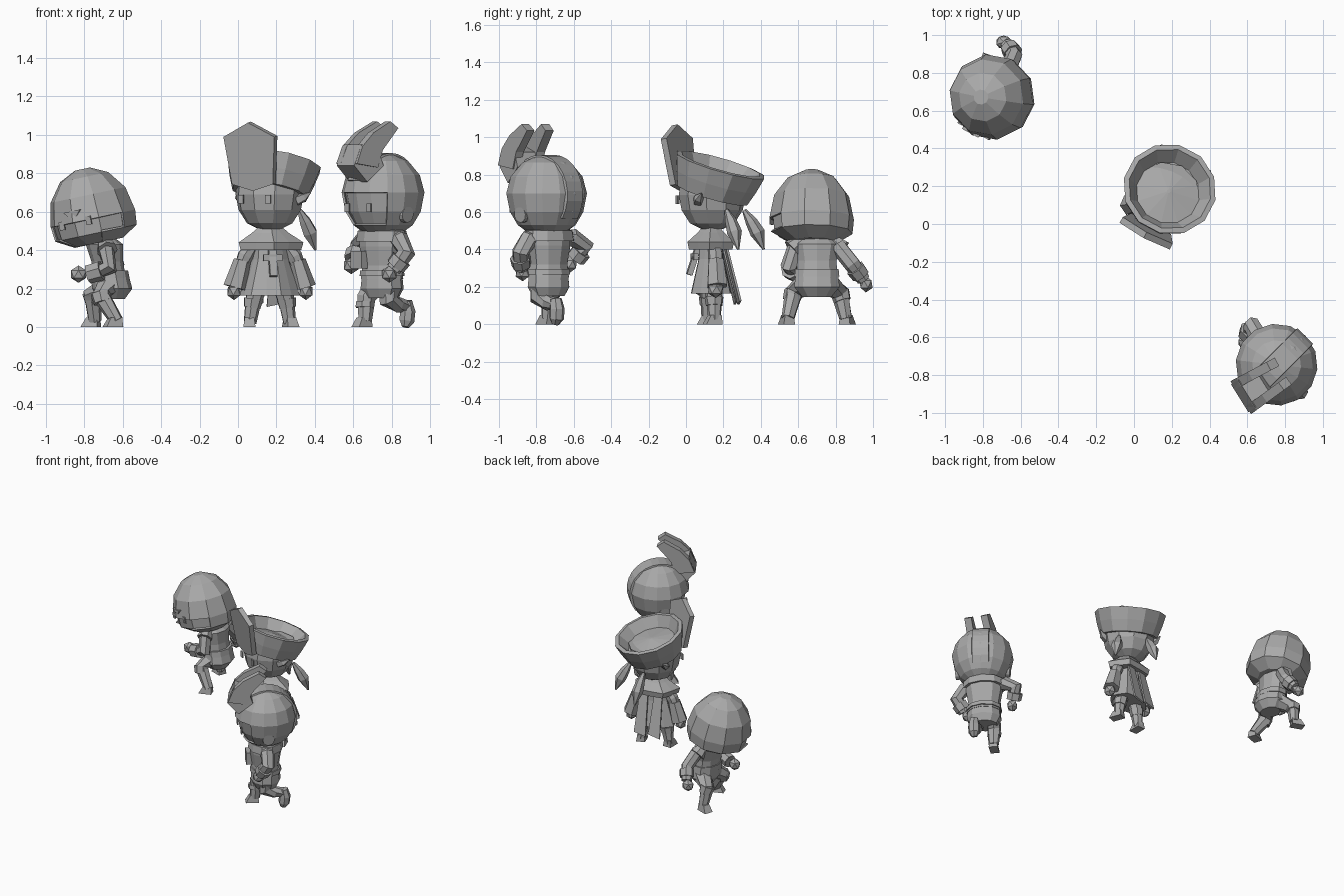
import bpy, bmesh, math
from mathutils import Matrix, Vector

if "Cube" in bpy.data.objects:
    bpy.data.objects.remove(bpy.data.objects["Cube"])

grey = bpy.data.materials.new("plain grey")
grey.use_nodes = True
grey.diffuse_color = (0.4, 0.4, 0.4, 1)
grey.node_tree.nodes["Principled BSDF"].inputs["Base Color"].default_value = (0.4, 0.4, 0.4, 1)


def spin(angle, axis):
    return Matrix.Rotation(math.radians(angle), 4, axis)


def shift(x, y, z):
    return Matrix.Translation((x, y, z))


def finish(name, bm, m):
    bmesh.ops.recalc_face_normals(bm, faces=bm.faces)
    bm.transform(m)
    mesh = bpy.data.meshes.new(name)
    bm.to_mesh(mesh)
    bm.free()
    mesh.materials.append(grey)
    obj = bpy.data.objects.new(name, mesh)
    bpy.context.collection.objects.link(obj)
    return obj


def skin(bm, rings):
    n = len(rings[0])
    for a, b in zip(rings, rings[1:]):
        for i in range(n):
            j = (i + 1) % n
            bm.faces.new((a[i], a[j], b[j], b[i]))
    bm.faces.new(rings[0])
    bm.faces.new(rings[-1])


def loft(name, m, profile, n=12, depth=1.0, opening=None, star=0):
    """Stacked rings of (z, radius, y shift); opening = (top height, y limit) of removed front faces."""
    bm = bmesh.new()
    rings = []
    for z, r, dy in profile:
        ring = []
        for i in range(n):
            a = 2 * math.pi * (i + 0.5) / n
            k = r * (1 + star * (i % 2))
            ring.append(bm.verts.new((k * math.cos(a), dy + k * depth * math.sin(a), z)))
        rings.append(ring)
    skin(bm, rings)
    if opening:
        cut = [f for f in bm.faces if f.calc_center_median().z < opening[0]
               and f.calc_center_median().y < opening[1] and len(f.verts) == 4]
        bmesh.ops.delete(bm, geom=cut, context='FACES')
    obj = finish(name, bm, m)
    if opening:
        mod = obj.modifiers.new("shell", 'SOLIDIFY')
        mod.thickness = 0.012


def limb(name, m, pts, n=7):
    """Tube through points of (x, y, z, radius)."""
    bm = bmesh.new()
    p = [Vector(q[:3]) for q in pts]
    rings = []
    for k, q in enumerate(pts):
        t = (p[min(k + 1, len(p) - 1)] - p[max(k - 1, 0)]).normalized()
        u = t.cross(Vector((0.1, 1, 0.05))).normalized()
        v = t.cross(u)
        rings.append([bm.verts.new(p[k] + q[3] * (math.cos(2 * math.pi * i / n) * u
                      + math.sin(2 * math.pi * i / n) * v)) for i in range(n)])
    skin(bm, rings)
    finish(name, bm, m)


def plate(name, m, outline, thick):
    """Outline in the x-z plane, given thickness along y."""
    bm = bmesh.new()
    skin(bm, [[bm.verts.new((x, y, z)) for x, z in outline] for y in (-thick / 2, thick / 2)])
    finish(name, bm, m)


def box(name, m, centre, size):
    bm = bmesh.new()
    bmesh.ops.create_cube(bm, size=1)
    finish(name, bm, m @ shift(*centre) @ Matrix.Diagonal((*size, 1)))


def foot(name, m, x, y, turn=0):
    bm = bmesh.new()
    bmesh.ops.create_cube(bm, size=1)
    for v in bm.verts:
        if v.co.z > 0:
            v.co.x *= 0.75
            v.co.y = v.co.y * 0.65 + 0.14
    finish(name, bm, m @ shift(x, y, 0.025) @ spin(turn, 'Z') @ shift(0, -0.012, 0)
           @ Matrix.Diagonal((0.064, 0.092, 0.05, 1)))


def fist(name, m, x, y, z):
    bm = bmesh.new()
    bmesh.ops.create_icosphere(bm, subdivisions=1, radius=1)
    finish(name, bm, m @ shift(x, y, z) @ Matrix.Diagonal((0.04, 0.046, 0.045, 1)))


def eyes(who, m, z, y):
    for s, side in ((1, "left"), (-1, "right")):
        box(f"{who}_{side}_eye", m, (s * 0.08, y, z), (0.03, 0.008, 0.045))


# ---------------- runner with the crested helmet ----------------
head = shift(0.755, -0.745, 0) @ spin(-45, 'Z')
helmet = [(0.49, 0.10, 0), (0.53, 0.155, 0), (0.60, 0.197, 0), (0.70, 0.217, 0),
          (0.79, 0.193, 0), (0.865, 0.13, 0), (0.90, 0.05, 0)]
loft("runner_helmet", head, helmet, 14, opening=(0.74, -0.13))
loft("runner_face", head, [(z, r * 0.93, 0.004) for z, r, d in helmet[:5]], 14)
eyes("runner", head, 0.62, -0.183)

# Band running over the helmet from brow to nape
bm = bmesh.new()
arc = []
for i in range(15):
    a = math.radians(20 + i * 14)
    y, z = -math.cos(a), math.sin(a)
    arc.append([bm.verts.new((x, y * r, 0.69 + z * r)) for x, r in
                ((-0.062, 0.19), (-0.058, 0.216), (0.058, 0.216), (0.062, 0.19))])
skin(bm, arc)
finish("helmet_band", bm, head)

# Round ear guards
for s, side in ((1, "left"), (-1, "right")):
    limb(f"{side}_ear_guard", head, [(s * 0.14, -0.01, 0.59, 0.046), (s * 0.193, -0.01, 0.585, 0.042)], 12)

# Swept crest: a solid base splitting into two horns
crest = shift(0.78, -0.785, 0) @ spin(32, 'Z')
plate("crest_base", crest, [(-0.26, 0.84), (-0.18, 0.755), (-0.08, 0.84), (-0.11, 0.92), (-0.215, 0.95)], 0.172)
for s, side in ((1, "left"), (-1, "right")):
    plate(f"{side}_crest_horn", crest @ shift(0, -s * 0.06, 0) @ spin(s * 4, 'Z'),
          [(-0.255, 0.85), (-0.12, 0.83), (-0.09, 0.92), (0.01, 1.035), (-0.04, 1.07), (-0.15, 1.01), (-0.22, 0.94)], 0.05)

body = shift(0.75, -0.735, 0) @ spin(-50, 'Z')
loft("runner_jacket", body, [(0.25, 0.122, 0), (0.32, 0.112, 0), (0.42, 0.13, 0), (0.49, 0.13, 0), (0.52, 0.08, 0)], 10, 0.85)
loft("runner_collar", body, [(0.445, 0.155, 0), (0.50, 0.145, 0), (0.518, 0.09, 0)], 10, 0.8)
loft("runner_belt", body, [(0.265, 0.128, 0), (0.295, 0.124, 0)], 10, 0.87)
loft("runner_shorts", body, [(0.15, 0.095, 0), (0.20, 0.124, 0), (0.26, 0.117, 0)], 10, 0.85)
box("runner_pouch", body, (-0.05, -0.11, 0.35), (0.09, 0.05, 0.09))
limb("runner_left_arm", body, [(0.08, 0, 0.47, 0.03), (0.14, 0, 0.455, 0.05), (0.195, 0, 0.385, 0.048), (0.15, -0.05, 0.30, 0.042)])
limb("runner_left_cuff", body, [(0.18, -0.02, 0.355, 0.056), (0.155, -0.04, 0.315, 0.054)])
fist("runner_left_hand", body, 0.13, -0.06, 0.275)
limb("runner_right_arm", body, [(-0.08, 0, 0.47, 0.03), (-0.15, 0.015, 0.465, 0.05), (-0.23, 0.03, 0.42, 0.048), (-0.205, -0.02, 0.35, 0.042)])
limb("runner_right_cuff", body, [(-0.22, 0.01, 0.39, 0.056), (-0.205, -0.02, 0.35, 0.054)])
fist("runner_right_hand", body, -0.19, -0.05, 0.32)
limb("runner_right_leg", body, [(-0.055, 0, 0.22, 0.06), (-0.06, -0.06, 0.15, 0.05), (-0.055, -0.07, 0.03, 0.036)])
limb("runner_right_boot_cuff", body, [(-0.06, -0.067, 0.13, 0.05), (-0.058, -0.07, 0.10, 0.05)])
foot("runner_right_foot", body, -0.055, -0.078)
limb("runner_left_leg", body, [(0.055, 0, 0.22, 0.06), (0.06, -0.01, 0.14, 0.05), (0.055, 0.06, 0.115, 0.042), (0.05, 0.12, 0.11, 0.034)])
limb("runner_left_foot", body, [(0.05, 0.12, 0.135, 0.032), (0.05, 0.13, 0.08, 0.042), (0.05, 0.125, 0.03, 0.04), (0.05, 0.115, 0.0, 0.02)])

# ---------------- standing figure with the tall hat ----------------
head = shift(0.165, 0.14, 0) @ spin(-28, 'Z')
loft("hat_wearer_head", head, [(0.51, 0.06, 0), (0.54, 0.12, 0), (0.61, 0.165, 0), (0.69, 0.18, 0), (0.76, 0.18, 0.01)], 10)
eyes("hat_wearer", head, 0.665, -0.168)
hat = head @ shift(0, 0, 0.695) @ spin(-18, 'X')
loft("hat", hat, [(0, 0.20, 0), (0.08, 0.228, 0), (0.165, 0.25, 0), (0.17, 0.222, 0), (0.095, 0.17, 0), (0.125, 0.01, 0)], 12)
front = head @ shift(0, -0.175, 0.745) @ spin(9, 'X')
plate("hat_front_plate", front, [(-0.12, 0), (0, -0.035), (0.12, 0), (0.15, 0.25), (0, 0.325), (-0.15, 0.25)], 0.035)

# The body is twisted against the head
body = shift(0.165, 0.135, 0) @ spin(10, 'Z')
loft("coat", body, [(0.165, 0.145, 0), (0.25, 0.12, 0), (0.35, 0.09, 0), (0.46, 0.08, 0), (0.52, 0.05, 0)], 12, 0.74, star=0.1)
loft("shoulder_cape", body, [(0.40, 0.14, 0), (0.44, 0.15, 0), (0.49, 0.085, 0), (0.515, 0.06, 0)], 10, 0.72, star=0.2)
plate("chest_cross_upright", body @ shift(0, -0.092, 0.35) @ spin(-18, 'X'),
      [(-0.02, -0.09), (0.02, -0.09), (0.02, 0.07), (-0.02, 0.07)], 0.03)
box("chest_cross_bar", body, (0, -0.09, 0.36), (0.10, 0.025, 0.035))
limb("neck", body, [(0, 0, 0.48, 0.04), (0, 0, 0.54, 0.04)])

for s, side in ((1, "left"), (-1, "right")):
    limb(f"pointed_{side}_ear", head, [(s * 0.155, 0, 0.66, 0.032), (s * 0.19, 0.02, 0.675, 0.025), (s * 0.215, 0.05, 0.70, 0.003)], 5)
    limb(f"{side}_braid", head, [(s * 0.10, 0.14, 0.61, 0.012), (s * 0.115, 0.175, 0.55, 0.032),
                                 (s * 0.13, 0.205, 0.49, 0.04), (s * 0.145, 0.235, 0.40, 0.006)], 6)
    limb(f"{side}_sleeve", body, [(s * 0.08, 0, 0.44, 0.03), (s * 0.13, 0, 0.37, 0.042), (s * 0.15, 0, 0.32, 0.037)])
    limb(f"{side}_flared_cuff", body, [(s * 0.145, 0, 0.345, 0.045), (s * 0.185, 0, 0.205, 0.06)], 6)
    fist(f"hat_wearer_{side}_hand", body, s * 0.19, -0.01, 0.185)
    limb(f"hat_wearer_{side}_leg", body, [(s * 0.06, 0, 0.24, 0.06), (s * 0.09, 0, 0.12, 0.042), (s * 0.105, 0, 0.02, 0.034)])
    limb(f"hat_wearer_{side}_boot_cuff", body, [(s * 0.087, 0, 0.145, 0.052), (s * 0.095, 0, 0.10, 0.045)])
    foot(f"hat_wearer_{side}_foot", body, s * 0.107, 0, s * 10)
    tail = body @ shift(s * 0.055, 0.10, 0.29) @ spin(14, 'X')
    plate(f"{side}_coat_tail", tail, [(-0.045, -0.19), (0.045, -0.17), (0.028, 0.18), (-0.028, 0.18)], 0.012)

# ---------------- crouching figure with the round hood ----------------
# The head nods towards the way the body faces
head = shift(-0.752, 0.672, 0.55) @ spin(-12, 'Y') @ spin(-28, 'Z') @ shift(0, 0, -0.55)
hood = [(0.435, 0.13, 0.01), (0.487, 0.22, 0), (0.565, 0.228, 0), (0.69, 0.202, 0), (0.785, 0.13, 0), (0.828, 0.04, 0)]
loft("hood", head, hood, 10, opening=(0.6, -0.11))
loft("hood_face", head, [(z, r * 0.93, 0.004) for z, r, d in hood[:4]], 10)
eyes("hooded", head, 0.56, -0.202)
# Zigzag edge over the face
plate("hood_fringe", head @ shift(0, -0.207, 0), [(-0.05, 0.625), (0, 0.57), (0.05, 0.625)], 0.02)

body = shift(-0.67, 0.70, 0) @ spin(-90, 'Z')
loft("tunic", body, [(0.25, 0.115, 0), (0.34, 0.11, -0.01), (0.43, 0.13, -0.025), (0.47, 0.08, -0.04)], 10, 0.75)
loft("tunic_belt", body, [(0.255, 0.126, 0.005), (0.295, 0.122, 0)], 10, 0.8)
loft("breeches", body, [(0.145, 0.08, 0.015), (0.20, 0.128, 0.015), (0.26, 0.12, 0.005)], 10, 0.82)

for s, side, knee_y, foot_y, turn in ((1, "left", -0.045, 0.03, 20), (-1, "right", -0.09, -0.085, -20)):
    limb(f"hooded_{side}_leg", body, [(s * 0.06, 0, 0.21, 0.068), (s * 0.125, knee_y, 0.165, 0.05),
                                      (s * 0.155, foot_y + 0.01, 0.03, 0.035)])
    limb(f"hooded_{side}_knee_guard", body, [(s * 0.122, knee_y, 0.175, 0.054), (s * 0.137, knee_y + 0.01, 0.125, 0.047)])
    foot(f"hooded_{side}_foot", body, s * 0.158, foot_y, turn)
    limb(f"hooded_{side}_shoulder", body, [(s * 0.07, -0.03, 0.455, 0.035), (s * 0.135, -0.01, 0.40, 0.055)])
limb("hooded_left_arm", body, [(0.11, -0.02, 0.42, 0.045), (0.15, 0.0, 0.31, 0.045), (0.12, -0.11, 0.275, 0.04)])
limb("hooded_left_cuff", body, [(0.142, -0.04, 0.295, 0.053), (0.122, -0.11, 0.275, 0.05)])
fist("hooded_left_hand", body, 0.105, -0.16, 0.275)
limb("hooded_right_arm", body, [(-0.11, 0, 0.42, 0.045), (-0.19, 0.035, 0.32, 0.045), (-0.25, 0.0, 0.24, 0.038)])
limb("hooded_right_cuff", body, [(-0.205, 0.03, 0.30, 0.053), (-0.235, 0.01, 0.26, 0.05)])
fist("hooded_right_hand", body, -0.262, -0.02, 0.215)
